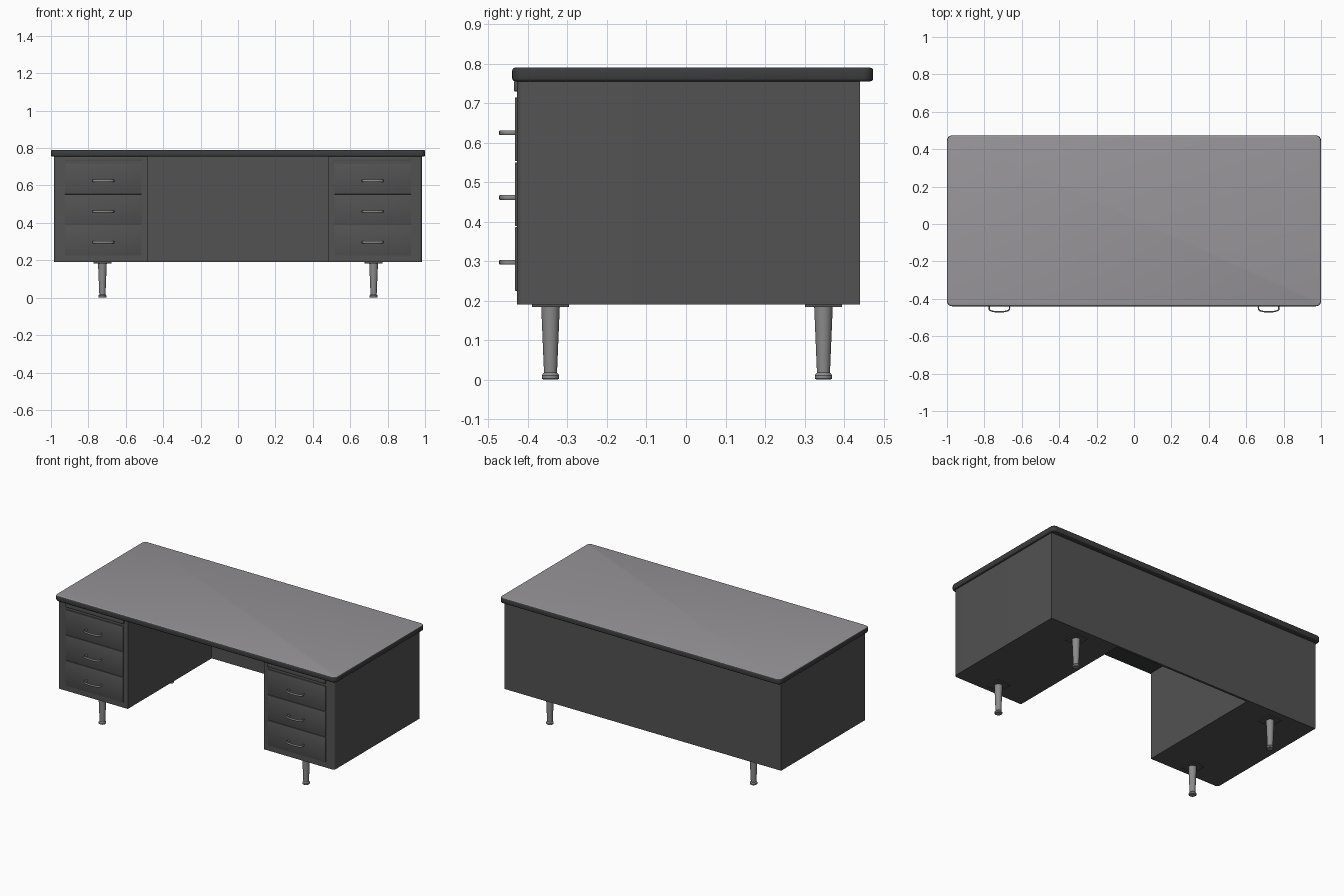
import bpy, bmesh, math
from mathutils import Vector

if "Cube" in bpy.data.objects:
    bpy.data.objects.remove(bpy.data.objects["Cube"])


def material(name, rgb):
    m = bpy.data.materials.new(name)
    m.diffuse_color = (*rgb, 1)
    m.use_nodes = True
    m.node_tree.nodes["Principled BSDF"].inputs["Base Color"].default_value = m.diffuse_color
    return m


BODY = material("dark grey enamel", (0.085, 0.085, 0.085))
TRIM = material("charcoal edge trim", (0.045, 0.046, 0.048))
LAMINATE = material("grey laminate", (0.31, 0.30, 0.315))
METAL = material("brushed metal", (0.26, 0.26, 0.265))


def finish(bm, name, *mats, angle=35):
    bmesh.ops.recalc_face_normals(bm, faces=bm.faces)
    me = bpy.data.meshes.new(name)
    bm.to_mesh(me)
    bm.free()
    for m in mats:
        me.materials.append(m)
    me.polygons.foreach_set("use_smooth", [True] * len(me.polygons))
    me.set_sharp_from_angle(angle=math.radians(angle))
    ob = bpy.data.objects.new(name, me)
    bpy.context.collection.objects.link(ob)
    return ob


def box_bm(x0, x1, y0, y1, z0, z1):
    bm = bmesh.new()
    bmesh.ops.create_cube(bm, size=1)
    for v in bm.verts:
        v.co = Vector(((x0 + x1) / 2 + v.co.x * (x1 - x0),
                       (y0 + y1) / 2 + v.co.y * (y1 - y0),
                       (z0 + z1) / 2 + v.co.z * (z1 - z0)))
    return bm


def bevel(bm, test, r, seg):
    edges = [e for e in bm.edges if test(e)]
    bmesh.ops.bevel(bm, geom=edges, offset=r, segments=seg, profile=0.5, affect='EDGES')


def vertical(e):
    return abs(e.verts[0].co.z - e.verts[1].co.z) > 1e-4


def box(name, mat, x, y, z, r=0.0):
    bm = box_bm(min(x), max(x), *y, *z)
    if r:
        bevel(bm, lambda e: True, r, 2)
    return finish(bm, name, mat)


# Desk top: rounded corners, softened rim, laminate only on the upper face
bm = box_bm(-1, 1, -0.44, 0.474, 0.755, 0.79)
bevel(bm, vertical, 0.028, 6)
bevel(bm, lambda e: not vertical(e) and len({round(f.normal.z, 1) for f in e.link_faces}) > 1, 0.008, 3)
bm.normal_update()
for f in bm.faces:
    f.material_index = 1 if f.normal.z > 0.9 else 0
finish(bm, "desk_top", TRIM, LAMINATE)

# Back panel closing the knee space
box("back_panel", BODY, (-0.486, 0.486), (0.425, 0.44), (0.19, 0.756))


def handle(name, cx, cz):
    # bowed flat pull: two returns and a curved grip
    half = [(0.050, -0.428), (0.055, -0.445), (0.054, -0.457), (0.046, -0.464), (0.028, -0.468)]
    path = [Vector((-x, y, 0)) for x, y in half] + [Vector((0, -0.470, 0))] + \
           [Vector((x, y, 0)) for x, y in reversed(half)]
    bm = bmesh.new()
    rings = []
    for i, p in enumerate(path):
        t = (path[min(i + 1, len(path) - 1)] - path[max(i - 1, 0)]).normalized()
        n = Vector((t.y, -t.x, 0))
        ring = []
        for k in range(8):
            a = math.tau * (k + 0.5) / 8
            ring.append(bm.verts.new(p + n * 0.004 * math.cos(a)
                                     + Vector((cx, 0, cz + 0.0065 * math.sin(a)))))
        rings.append(ring)
    for a, b in zip(rings, rings[1:]):
        for k in range(8):
            bm.faces.new((a[k], a[(k + 1) % 8], b[(k + 1) % 8], b[k]))
    bm.faces.new(rings[0])
    bm.faces.new(rings[-1])
    finish(bm, name, METAL, angle=50)


def leg(name, cx, cy):
    # tapered tube with a flared foot, turned around its axis
    profile = [(0, 0), (0.018, 0), (0.022, 0.003), (0.022, 0.011), (0.018, 0.016),
               (0.0165, 0.018), (0.0235, 0.185), (0, 0.185)]
    bm = bmesh.new()
    vs = [bm.verts.new((cx + r, cy, z)) for r, z in profile]
    es = [bm.edges.new(p) for p in zip(vs, vs[1:])]
    bmesh.ops.spin(bm, geom=vs + es, cent=(cx, cy, 0), axis=(0, 0, 1),
                   angle=math.tau, steps=24, use_duplicate=False)
    bmesh.ops.remove_doubles(bm, verts=bm.verts, dist=1e-5)
    finish(bm, name, METAL)


for side, s in (("left", -1), ("right", 1)):
    # Pedestal cabinet with a rounded outer front corner
    xs = sorted((s * 0.485, s * 0.985))
    bm = box_bm(*xs, -0.428, 0.44, 0.19, 0.756)
    bevel(bm, lambda e: vertical(e) and all(abs(v.co.x) > 0.9 and v.co.y < 0 for v in e.verts), 0.018, 5)
    finish(bm, side + "_pedestal", BODY)

    # Pull-out writing board
    box(side + "_pull_out_board", BODY, (s * 0.51, s * 0.925), (-0.436, -0.42), (0.73, 0.7555), 0.002)

    # Three drawers with pulls
    for i, z in enumerate((0.225, 0.389, 0.553)):
        box(f"{side}_drawer_front_{i + 1}", BODY, (s * 0.515, s * 0.925),
            (-0.433, -0.42), (z, z + 0.161), 0.0015)
        handle(f"{side}_drawer_handle_{i + 1}", s * 0.72, z + 0.072)

    # Legs with square mounting plates
    for end, y in (("front", -0.343), ("back", 0.348)):
        leg(f"{end}_{side}_leg", s * 0.725, y)
        box(f"{end}_{side}_leg_plate", BODY, (s * 0.677, s * 0.773),
            (y - 0.047, y + 0.047), (0.184, 0.191))
